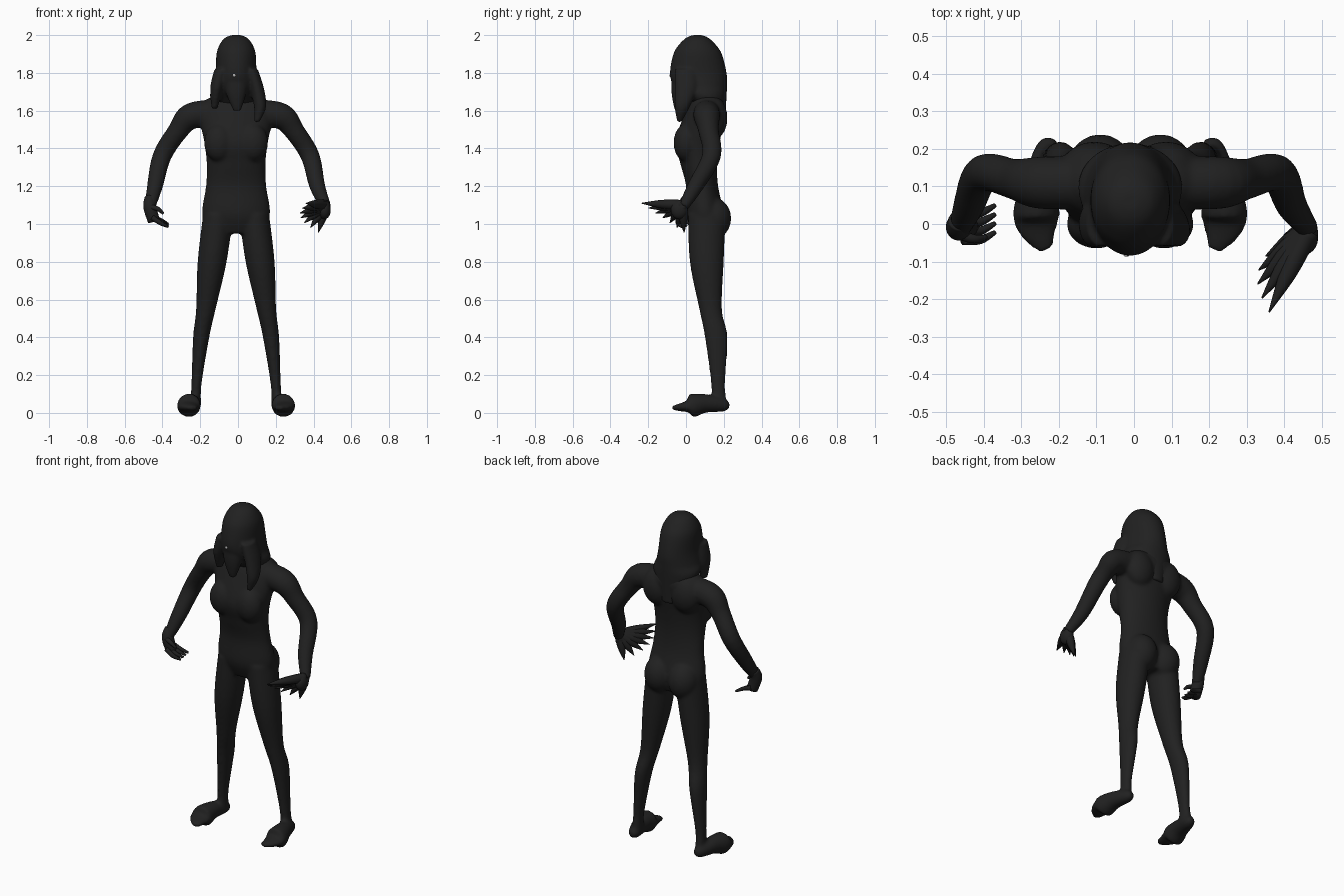
import bpy, bmesh, math
from mathutils import Vector, Matrix

if "Cube" in bpy.data.objects:
    bpy.data.objects.remove(bpy.data.objects["Cube"])

MIDDLE = -0.01  # the body's own mirror line
SIDEWAYS, UPWARD = Vector((0, 1, 0)), Vector((0, 0, 1))


def material(name, value):
    mat = bpy.data.materials.new(name)
    mat.use_nodes = True
    colour = (value, value, value, 1)
    mat.diffuse_color = colour
    mat.node_tree.nodes["Principled BSDF"].inputs["Base Color"].default_value = colour
    return mat


charcoal = material("charcoal", 0.015)
pale_grey = material("pale_grey", 0.5)


def spline(rows, steps=5):
    """Smooth curve through the rows, blending position and radii together."""
    padded = [rows[0], *rows, rows[-1]]
    result = []
    for before, start, end, after in zip(padded, padded[1:], padded[2:], padded[3:]):
        for step in range(steps):
            t = step / steps
            result.append([
                b + t * (c - a + t * (2 * a - 5 * b + 4 * c - d + t * (3 * (b - c) + d - a))  ) / 2
                for a, b, c, d in zip(before, start, end, after)])
    return result + [list(rows[-1])]


def loft(bm, rows, reference=None, sides=24):
    """Closed tube through (x, y, z, radius, second radius); rings stay level without a reference."""
    rows = spline(rows)
    points = [Vector(row[:3]) for row in rows]
    last = len(points) - 1
    rings = []
    for i, row in enumerate(rows):
        across, along = Vector((1, 0, 0)), Vector((0, 1, 0))
        if reference:
            tangent = points[min(i + 1, last)] - points[max(i - 1, 0)]
            across = reference.cross(tangent).normalized()
            along = tangent.normalized().cross(across)
        angles = [math.tau * k / sides for k in range(sides)]
        rings.append([bm.verts.new(points[i] + across * row[3] * math.cos(angle)
                                   + along * row[-1] * math.sin(angle)) for angle in angles])
    for lower, upper in zip(rings, rings[1:]):
        for k in range(sides):
            n = (k + 1) % sides
            bm.faces.new((lower[k], lower[n], upper[n], upper[k]))
    bm.faces.new(rings[0][::-1])
    bm.faces.new(rings[-1])


def stack(bm, rows):
    """Level loft on the mirror line from (height, half width, front, back)."""
    loft(bm, [(MIDDLE, (front + back) / 2, height, width, (back - front) / 2)
              for height, width, front, back in rows], sides=32)


def lobe(bm, place, size):
    bmesh.ops.create_uvsphere(bm, u_segments=20, v_segments=12, radius=1,
                              matrix=Matrix.Translation(place) @ Matrix.Diagonal((*size, 1)))


def finish(name, bm, mat, voxel=0, smoothing=0):
    bmesh.ops.recalc_face_normals(bm, faces=bm.faces)
    for face in bm.faces:
        face.smooth = True
    mesh = bpy.data.meshes.new(name)
    bm.to_mesh(mesh)
    bm.free()
    mesh.materials.append(mat)
    part = bpy.data.objects.new(name, mesh)
    bpy.context.collection.objects.link(part)
    if voxel:
        blend = part.modifiers.new("blend", "REMESH")
        blend.mode, blend.voxel_size, blend.use_smooth_shade = "VOXEL", voxel, True
        soften = part.modifiers.new("soften", "SMOOTH")
        soften.factor, soften.iterations = 0.5, smoothing


# Torso with neck
body = bmesh.new()
stack(body, [(.95, .13, .04, .18), (1.05, .18, 0, .2), (1.2, .16, 0, .17),
             (1.32, .156, -.03, .165), (1.44, .17, -.055, .18), (1.6, .2, 0, .21),
             (1.66, .155, .03, .2), (1.7, .085, .04, .17), (1.8, .06, .04, .15)])

for side in (-1, 1):
    def at(x, *rest):
        return (MIDDLE + side * x, *rest)

    # Chest, shoulder blade and buttock
    lobe(body, at(.09, 0, 1.43), (.08, .066, .1))
    lobe(body, at(.095, .15, 1.56), (.09, .07, .11))
    lobe(body, at(.08, .145, 1.03), (.09, .095, .11))
    # Leg
    loft(body, [at(.095, .11, 1.05, .08, .1), at(.127, .11, .8, .077, .09),
                at(.16, .13, .55, .052, .06), at(.185, .16, .4, .043, .06),
                at(.21, .17, .15, .027, .037), at(.215, .175, .04, .03, .045)])
    # Foot
    loft(body, [at(.215, .23, .035, .015), at(.22, .2, .04, .034),
                at(.24, .1, .05, .05, .048), at(.25, .01, .034, .062, .03),
                at(.225, -.07, .026, .02, .012)], UPWARD)
    # Arm, the left wrist held further out
    wrist = .455 if side < 0 else .477
    loft(body, [at(.1, .11, 1.59, .07), at(.24, .11, 1.57, .07), at(.31, .12, 1.49, .054),
                at(.392, .135, 1.36, .05), at(.43, .05, 1.2, .042),
                at(wrist, -.015, 1.09, .028)], SIDEWAYS)
finish("body", body, charcoal, voxel=.009, smoothing=8)

# Right hand with curled fingers and thumb
hand = bmesh.new()
loft(hand, [(-.466, .01, 1.14, .028), (-.467, -.01, 1.09, .034), (-.445, -.005, 1.015, .032)],
     SIDEWAYS)
for finger in range(4):
    y, drop = .03 - .024 * finger, .005 * finger
    loft(hand, [(-.455, y, 1.035, .014), (-.41, y, 1.02 - drop, .012),
                (-.37, y + .02, 1 - drop, .006)], SIDEWAYS, sides=10)
loft(hand, [(-.46, -.03, 1.09, .014), (-.425, -.04, 1.08, .012), (-.395, -.035, 1.055, .007)],
     SIDEWAYS, sides=10)
finish("right_hand", hand, charcoal)

# Left hand with a fan of long pointed fingers
hand = bmesh.new()
lobe(hand, (.458, -.035, 1.075), (.033, .045, .05))
palm = Vector((.465, -.02, 1.1))
top_tip, bottom_tip = Vector((.36, -.235, 1.11)), Vector((.425, -.01, .955))
for finger in range(7):
    t = finger / 6
    tip = top_tip.lerp(bottom_tip, t)
    tip.x -= .06 * math.sin(math.pi * t)
    loft(hand, [(*palm, .028), (*palm.lerp(tip, .5), .023), (*tip, .002)], UPWARD, sides=8)
finish("left_hand", hand, charcoal)

# Long hair covering the head and narrowing down the back
hair = bmesh.new()
stack(hair, [(2, .025, .035, .085), (1.985, .06, 0, .12), (1.95, .087, -.037, .157),
             (1.9, .104, -.067, .19), (1.8, .109, -.085, .215), (1.73, .122, -.065, .217),
             (1.66, .135, 0, .214), (1.5, .045, .14, .205)])
# Locks hanging over the face and both shoulders
loft(hair, [(-.01, -.03, 1.82, .06, .045), (-.01, -.035, 1.7, .055, .042),
            (-.005, -.045, 1.6, .02, .015)])
loft(hair, [(.07, 0, 1.82, .035, .06), (.1, 0, 1.72, .037, .06),
            (.117, -.02, 1.62, .032, .04), (.1, -.035, 1.54, .014, .012)])
loft(hair, [(-.09, 0, 1.82, .035, .06), (-.112, 0, 1.72, .035, .06),
            (-.125, 0, 1.61, .015, .02)])
finish("hair", hair, charcoal, voxel=.008, smoothing=4)

# Small glint showing between the locks
glint = bmesh.new()
lobe(glint, (-.02, -.083, 1.787), (.008, .004, .008))
finish("eye_glint", glint, pale_grey)
